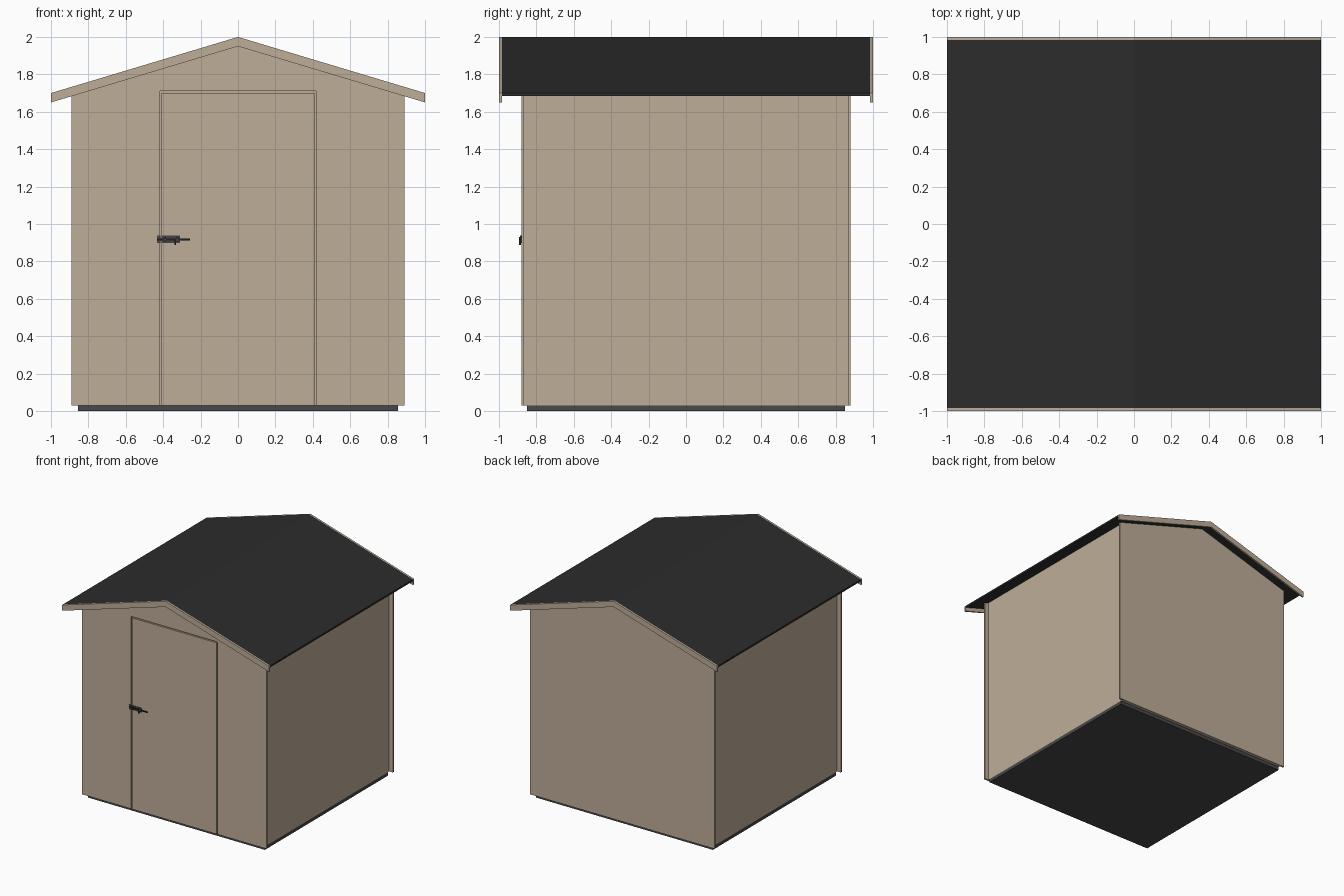
import bpy, bmesh

if "Cube" in bpy.data.objects:
    bpy.data.objects.remove(bpy.data.objects["Cube"])

def mat(name, r, g, b):
    m = bpy.data.materials.new(name)
    lin = lambda c: ((c / 255 + 0.055) / 1.055) ** 2.4
    m.diffuse_color = (lin(r), lin(g), lin(b), 1)
    m.use_nodes = True
    m.node_tree.nodes["Principled BSDF"].inputs["Base Color"].default_value = m.diffuse_color
    return m

WOOD = mat("tan_wood", 190, 174, 152)
FELT = mat("black_roof_felt", 44, 44, 44)
BASE = mat("dark_grey_base", 74, 71, 71)
STEEL = mat("grey_metal", 68, 68, 70)
ROD = mat("black_metal", 34, 34, 34)

def prism(name, pts, y0, y1, m):
    """Extrude an x-z profile from y0 to y1."""
    bm = bmesh.new()
    face = bm.faces.new([bm.verts.new((x, y0, z)) for x, z in pts])
    ext = bmesh.ops.extrude_face_region(bm, geom=[face])
    for v in ext["geom"]:
        if isinstance(v, bmesh.types.BMVert):
            v.co.y = y1
    bmesh.ops.recalc_face_normals(bm, faces=bm.faces)
    me = bpy.data.meshes.new(name)
    bm.to_mesh(me)
    bm.free()
    me.materials.append(m)
    ob = bpy.data.objects.new(name, me)
    bpy.context.collection.objects.link(ob)
    return ob

def box(name, x0, x1, y0, y1, z0, z1, m):
    return prism(name, [(x0, z0), (x1, z0), (x1, z1), (x0, z1)], y0, y1, m)

def roof_z(x):
    return 2.0 - 0.3 * abs(x)

def chevron(drop):
    return [(-1, roof_z(1)), (0, 2), (1, roof_z(1)),
            (1, roof_z(1) - drop), (0, 2 - drop), (-1, roof_z(1) - drop)]

T = 0.016            # roof sheet thickness, vertical
W, D = 0.89, 0.88    # half width and half depth of the walls

# Base and floor
box("base", -0.855, 0.855, -0.85, 0.85, 0, 0.03, BASE)
box("floor", -0.85, 0.85, -0.865, 0.865, 0.03, 0.045, WOOD)

# Roof sheet and gable trim
prism("roof", chevron(T), -0.985, 0.985, FELT)
prism("front_trim", chevron(0.05), -1, -0.985, WOOD)
prism("back_trim", chevron(0.05), 0.985, 1, WOOD)

# Gable walls, the front one with a doorway
eave = roof_z(W) - T
gable = [(W, 0.03), (W, eave), (0, 2 - T), (-W, eave), (-W, 0.03)]
doorway = [(-0.418, 0.03), (-0.418, 1.71), (0.418, 1.71), (0.418, 0.03)]
prism("back_wall", gable, D - 0.015, D, WOOD)
prism("front_wall", gable + doorway, -D, -D + 0.015, WOOD)

# Side walls, set in from the gable edges
for s, side in ((-1, "left"), (1, "right")):
    pts = [(s * 0.84, 0.03), (s * 0.855, 0.03),
           (s * 0.855, roof_z(0.855) - T), (s * 0.84, roof_z(0.84) - T)]
    prism(side + "_wall", pts, -D + 0.015, D - 0.015, WOOD)
    box(side + "_door_stop", s * 0.39, s * 0.46, -D + 0.015, -D + 0.03, 0.03, 1.76, WOOD)
box("top_door_stop", -0.39, 0.39, -D + 0.015, -D + 0.03, 1.69, 1.76, WOOD)

# Door
box("door", -0.408, 0.408, -D, -D + 0.015, 0.03, 1.70, WOOD)

# Hinges behind the door edge
for name, z in (("lower_hinge", 0.11), ("upper_hinge", 1.63)):
    box(name, 0.37, 0.44, -D + 0.03, -D + 0.034, z - 0.03, z + 0.03, STEEL)

# Latch: catch, plate, sliding rod, guides and knob
box("latch_catch", -0.432, -0.414, -D - 0.008, -D, 0.898, 0.938, STEEL)
box("latch_plate", -0.407, -0.31, -D - 0.003, -D, 0.898, 0.938, STEEL)
box("latch_rod", -0.432, -0.257, -D - 0.010, -D - 0.003, 0.913, 0.923, ROD)
for i, x in enumerate((-0.39, -0.325)):
    box("latch_guide_%d" % (i + 1), x - 0.006, x + 0.006, -D - 0.012, -D - 0.002, 0.906, 0.930, STEEL)
box("latch_knob", -0.339, -0.332, -D - 0.014, -D - 0.003, 0.888, 0.918, ROD)
